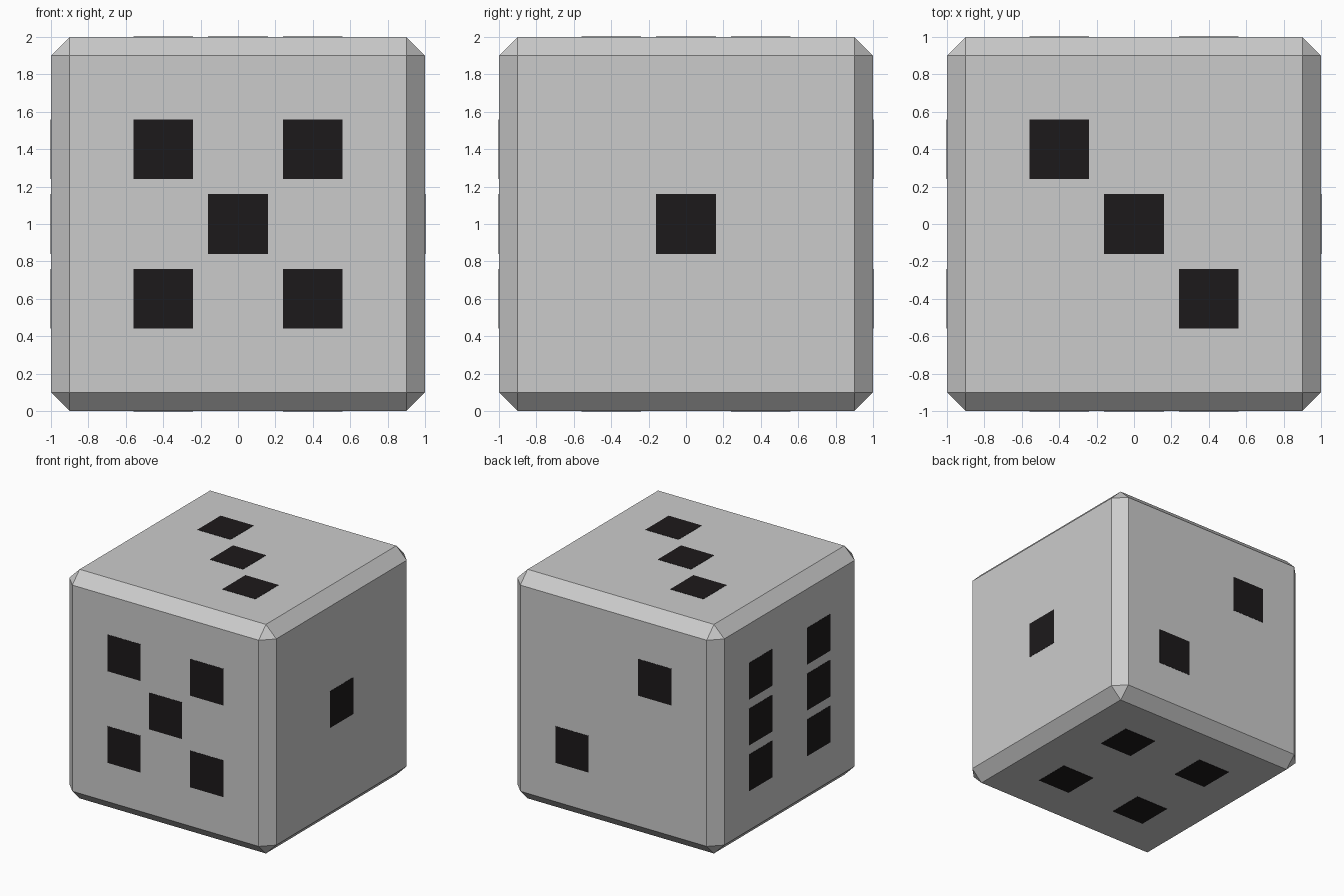
import bpy
import bmesh
from mathutils import Vector, Matrix

if "Cube" in bpy.data.objects:
    bpy.data.objects.remove(bpy.data.objects["Cube"])

P = 0.4        # pip offset from face centre
SIDE = 0.32    # pip side length
PROUD = 0.002  # how far pips stand off the face
THICK = 0.01
CENTRE = Vector((0, 0, 1))

# Body: cube with a single-segment chamfer
bm = bmesh.new()
bmesh.ops.create_cube(bm, size=2, matrix=Matrix.Translation(CENTRE))
bmesh.ops.bevel(bm, geom=bm.edges[:], offset=0.1, segments=1,
                affect='EDGES', profile=0.5)
mesh = bpy.data.meshes.new("body")
bm.to_mesh(mesh)
bm.free()
bpy.context.collection.objects.link(bpy.data.objects.new("body", mesh))

black = bpy.data.materials.new("black")
black.diffuse_color = (0.012, 0.01, 0.011, 1)
black.use_nodes = True
black.node_tree.nodes["Principled BSDF"].inputs["Base Color"].default_value = black.diffuse_color


def add_pips(name, normal, right, spots):
    """Thin square pips on one face; spots are (right, up) offsets."""
    n, r = Vector(normal), Vector(right)
    u = n.cross(r)
    rot = Matrix((r, u, n)).transposed().to_4x4()
    bm = bmesh.new()
    for a, b in spots:
        pos = CENTRE + r * a + u * b + n * (1 + PROUD - THICK / 2)
        mat = Matrix.Translation(pos) @ rot @ Matrix.Diagonal((SIDE, SIDE, THICK, 1))
        bmesh.ops.create_cube(bm, size=1, matrix=mat)
    mesh = bpy.data.meshes.new(name)
    bm.to_mesh(mesh)
    bm.free()
    mesh.materials.append(black)
    bpy.context.collection.objects.link(bpy.data.objects.new(name, mesh))


# Pip patterns, as seen looking straight at each face
four = [(a, b) for a in (-P, P) for b in (-P, P)]
add_pips("right_pip", (1, 0, 0), (0, 1, 0), [(0, 0)])
add_pips("back_pips", (0, 1, 0), (-1, 0, 0), [(-P, -P), (P, P)])
add_pips("top_pips", (0, 0, 1), (1, 0, 0), [(-P, P), (0, 0), (P, -P)])
add_pips("bottom_pips", (0, 0, -1), (1, 0, 0), four)
add_pips("front_pips", (0, -1, 0), (1, 0, 0), four + [(0, 0)])
add_pips("left_pips", (-1, 0, 0), (0, -1, 0), four + [(-P, 0), (P, 0)])
